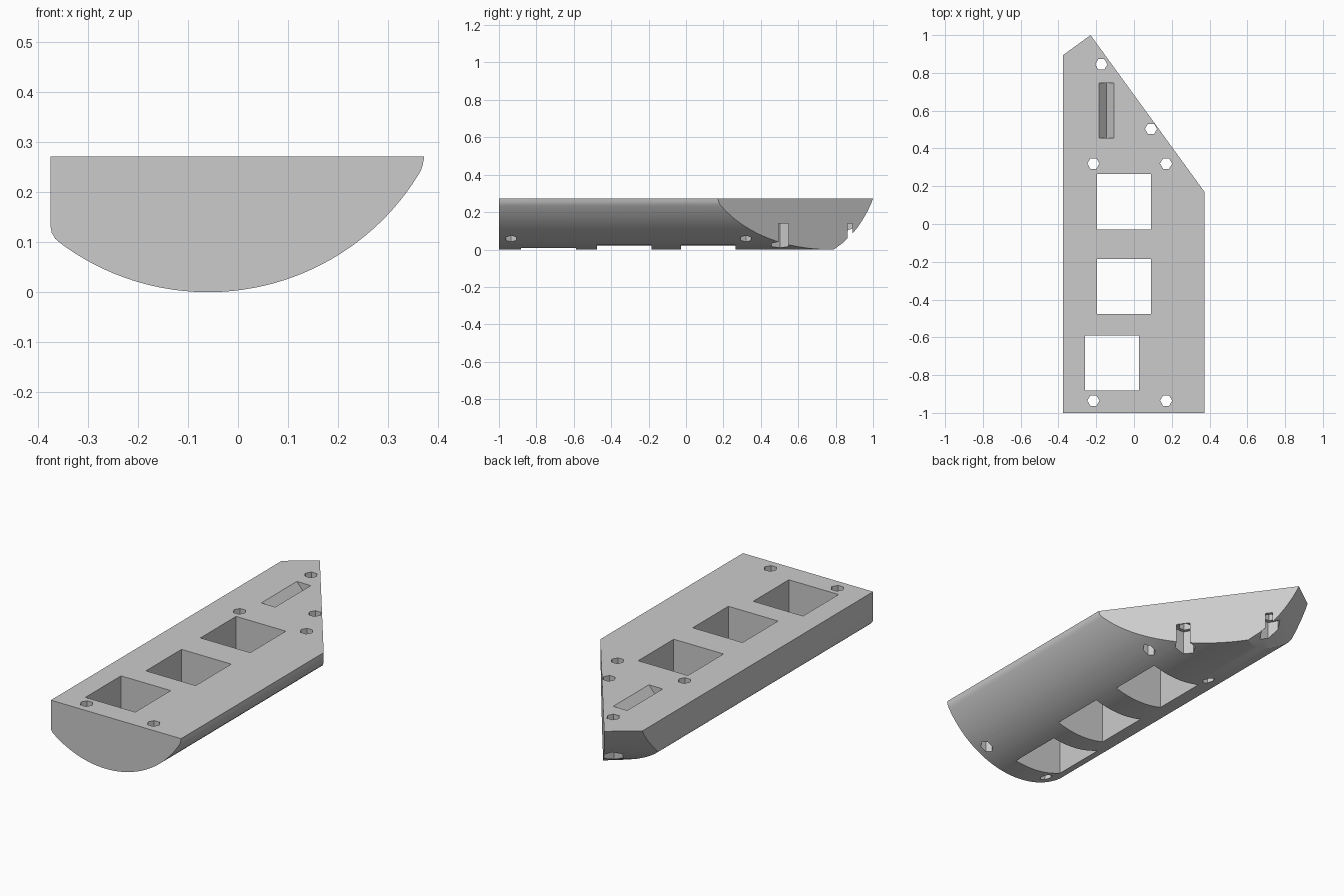
import bpy, bmesh
from math import sin, cos, pi, radians
from mathutils import Vector

cube = bpy.data.objects.get("Cube")
if cube:
    bpy.data.objects.remove(cube, do_unlink=True)

TOP = 0.272

grey = bpy.data.materials.new("plain_grey")
grey.use_nodes = True
colour = (0.6, 0.6, 0.6, 1)
grey.diffuse_color = colour
grey.node_tree.nodes["Principled BSDF"].inputs["Base Color"].default_value = colour


def prism(name, profile, start, end, place):
    """Extrude a 2D profile from start to end; place(a, b, depth) gives the 3D point."""
    bm = bmesh.new()
    rings = [[bm.verts.new(place(a, b, d)) for a, b in profile] for d in (start, end)]
    n = len(profile)
    for ring in rings:
        bm.faces.new(ring)
    for i in range(n):
        j = (i + 1) % n
        bm.faces.new((rings[0][i], rings[0][j], rings[1][j], rings[1][i]))
    bmesh.ops.recalc_face_normals(bm, faces=bm.faces)
    mesh = bpy.data.meshes.new(name)
    bm.to_mesh(mesh)
    bm.free()
    mesh.materials.append(grey)
    obj = bpy.data.objects.new(name, mesh)
    bpy.context.collection.objects.link(obj)
    return obj


def along_y(a, b, d):
    return Vector((a, d, b))


def along_z(a, b, d):
    return Vector((a, b, d))


def hexagon(x, y, r):
    return [(x + r * cos(i * pi / 3), y + r * sin(i * pi / 3)) for i in range(6)]


def combine(target, cutter, operation="DIFFERENCE"):
    mod = target.modifiers.new("cut", "BOOLEAN")
    mod.operation = operation
    mod.solver = "EXACT"
    mod.object = cutter
    bpy.context.view_layer.objects.active = target
    bpy.ops.object.modifier_apply(modifier=mod.name)
    bpy.data.objects.remove(cutter, do_unlink=True)


# Long body with a rounded belly
R, STEPS = 0.495, 40
belly = []
for i in range(STEPS + 1):
    a = radians(-36.6 + (58 + 36.6) * i / STEPS)
    belly.append((-0.06 + R * sin(a), R - R * cos(a)))
profile = [(-0.375, TOP), (-0.375, 0.13), (-0.373, 0.119), (-0.366, 0.107)]
profile += belly + [(0.366, 0.243), (0.37, 0.255), (0.373, TOP)]
body = prism("body", profile, -1, 1.2, along_y)

# Slanted flat side and curved nose, trimmed in a frame turned about the tip
tip = Vector((-0.23, 1.0, 0))
side = Vector((0.809, 0.588, 0)).normalized()
ahead = Vector((-side.y, side.x, 0))


def in_nose_frame(a, b, d):
    return tip + ahead * a + side * d + Vector((0, 0, b))


nose = [(0, 0.5), (0, TOP), (-0.014, 0.242), (-0.038, 0.202), (-0.068, 0.16),
        (-0.105, 0.115), (-0.148, 0.075), (-0.2, 0.035), (-0.26, 0), (-0.32, -0.04),
        (-4, -0.04), (-4, 0.5)]
combine(body, prism("nose_trim", nose, -3, 0, in_nose_frame), "INTERSECT")

# Three square openings through the body
for x, y in ((-0.053, 0.118), (-0.053, -0.33), (-0.117, -0.735)):
    w, h = 0.143, 0.146
    square = [(x - w, y - h), (x + w, y - h), (x + w, y + h), (x - w, y + h)]
    combine(body, prism("opening", square, -0.1, 0.5, along_z))

# Screw holes, with wider pockets below the two front ones
pocketed = [(-0.173, 0.845), (0.09, 0.503)]
plain = [(x, y) for x in (-0.215, 0.17) for y in (0.32, -0.935)]
for x, y in pocketed + plain:
    combine(body, prism("screw_hole", hexagon(x, y, 0.032), -0.1, 0.5, along_z))
for x, y in pocketed:
    combine(body, prism("nut_pocket", hexagon(x, y, 0.053), -0.1, 0.14, along_z))

# V-shaped groove in the top
groove = [(-0.185, TOP), (-0.145, TOP - 0.045), (-0.105, TOP),
          (-0.105, 0.4), (-0.185, 0.4)]
combine(body, prism("groove", groove, 0.455, 0.747, along_y))

# Smooth belly, crisp edges
bpy.ops.object.select_all(action="DESELECT")
body.select_set(True)
bpy.context.view_layer.objects.active = body
bpy.ops.object.shade_smooth_by_angle(angle=radians(25))
